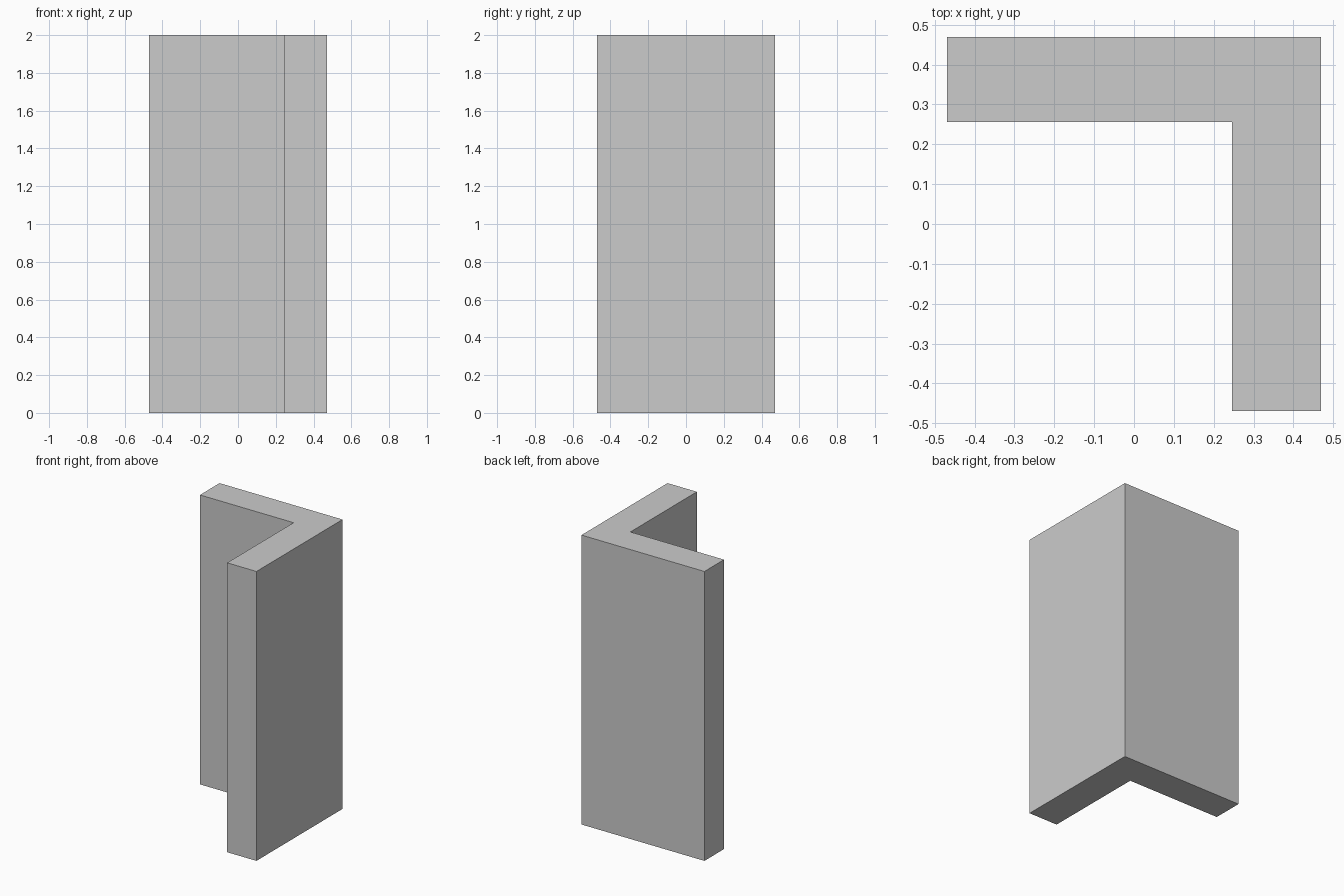
import bpy
import bmesh

if "Cube" in bpy.data.objects:
    bpy.data.objects.remove(bpy.data.objects["Cube"])

HALF = 0.47      # half width and half depth
INNER_X = 0.246  # inner face of the right leg
INNER_Y = 0.256  # inner face of the back leg
HEIGHT = 2.0

# L-shaped corner profile, counter-clockwise
profile = [(-HALF, HALF), (-HALF, INNER_Y), (INNER_X, INNER_Y),
           (INNER_X, -HALF), (HALF, -HALF), (HALF, HALF)]

# Corner wall: extrude the profile upwards
bm = bmesh.new()
base = bm.faces.new([bm.verts.new((x, y, 0)) for x, y in profile])
top = bmesh.ops.extrude_face_region(bm, geom=[base], use_keep_orig=True)
top_verts = [g for g in top["geom"] if isinstance(g, bmesh.types.BMVert)]
bmesh.ops.translate(bm, verts=top_verts, vec=(0, 0, HEIGHT))
bmesh.ops.recalc_face_normals(bm, faces=bm.faces)

mesh = bpy.data.meshes.new("corner_wall")
bm.to_mesh(mesh)
bm.free()
bpy.context.collection.objects.link(bpy.data.objects.new("corner_wall", mesh))
